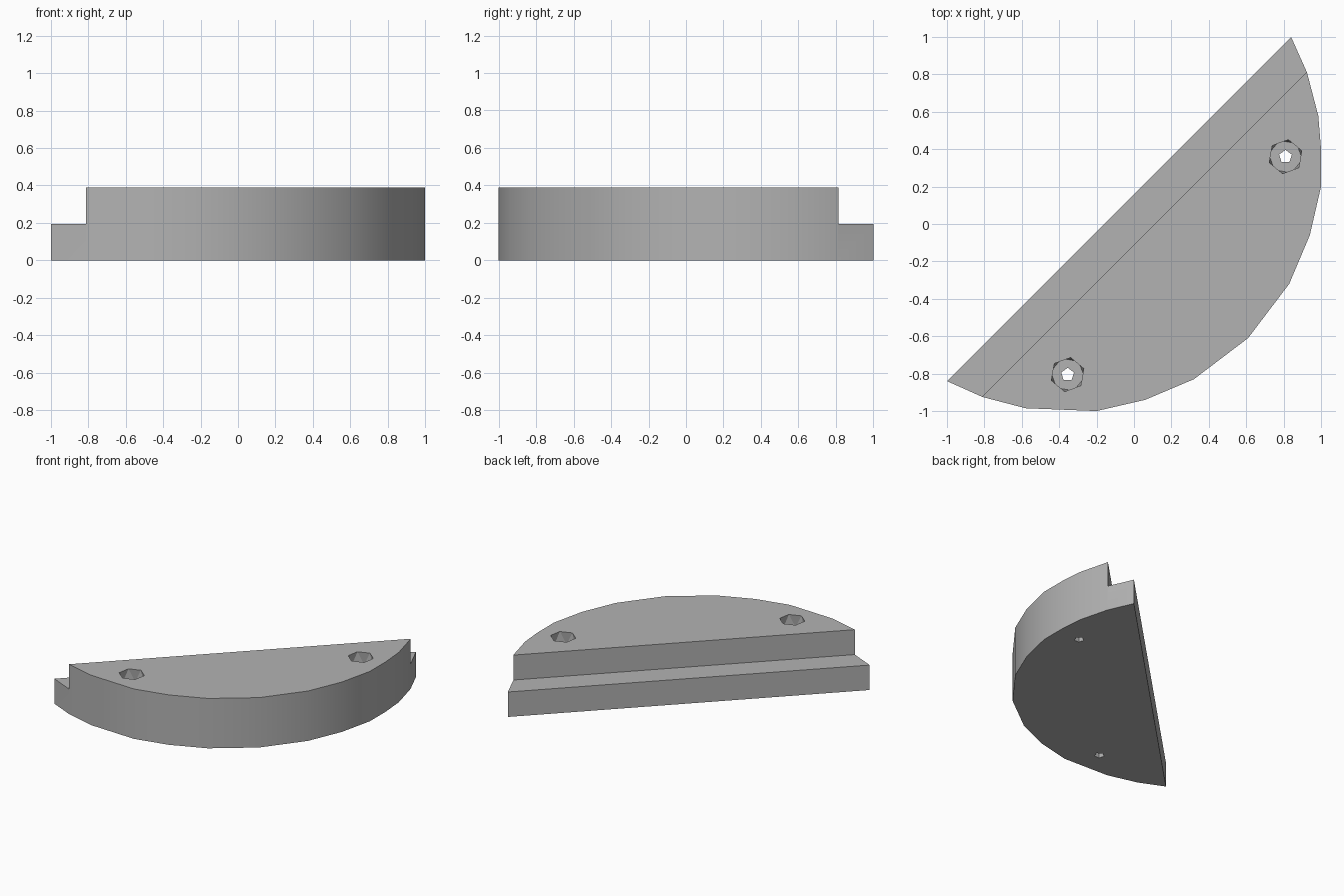
import bpy, bmesh, math
from mathutils import Matrix, Vector

old = bpy.data.objects.get("Cube")
if old:
    bpy.data.objects.remove(old, do_unlink=True)

HEIGHT, LEDGE = 0.39, 0.195

grey = bpy.data.materials.new("plain_grey")
grey.use_nodes = True
colour = (0.45, 0.45, 0.45, 1)
grey.diffuse_color = colour
grey.node_tree.nodes["Principled BSDF"].inputs["Base Color"].default_value = colour


def make_object(name, bm):
    bmesh.ops.recalc_face_normals(bm, faces=bm.faces)
    mesh = bpy.data.meshes.new(name)
    bm.to_mesh(mesh)
    bm.free()
    mesh.materials.append(grey)
    obj = bpy.data.objects.new(name, mesh)
    bpy.context.collection.objects.link(obj)
    return obj


def prism(name, outline, z0, z1):
    bm = bmesh.new()
    face = bm.faces.new([bm.verts.new((x, y, z0)) for x, y in outline])
    top = bmesh.ops.extrude_face_region(bm, geom=[face])["geom"]
    bmesh.ops.translate(bm, vec=(0, 0, z1 - z0),
                        verts=[v for v in top if isinstance(v, bmesh.types.BMVert)])
    return make_object(name, bm)


def ring(x, y, radius, sides, turn):
    return [(x + radius * math.cos(turn + math.tau * i / sides),
             y + radius * math.sin(turn + math.tau * i / sides)) for i in range(sides)]


def pocket(name, x, y, depth):
    # faceted recess whose floor is turned half a step from its rim
    bm = bmesh.new()
    for z, turn in ((HEIGHT + 0.001, 0.35), (HEIGHT - depth, 0.35 + math.pi / 6)):
        for px, py in ring(x, y, 0.092, 6, turn):
            bm.verts.new((px, py, z))
    bmesh.ops.convex_hull(bm, input=bm.verts)
    return make_object(name, bm)


def cut(target, cutter):
    mod = target.modifiers.new(cutter.name, "BOOLEAN")
    mod.operation = "DIFFERENCE"
    mod.solver = "EXACT"
    mod.object = cutter
    cutter.hide_render = True
    cutter.hide_set(True)


# Half of the rounded outline, mirrored across the diagonal
half = [(0.84, 1), (0.925, 0.81), (0.985, 0.58), (1, 0.4), (1, 0.2),
        (0.94, -0.06), (0.83, -0.32), (0.61, -0.61)]
outline = half + [(-y, -x) for x, y in reversed(half[:3] + half[4:-1])]
body = prism("curved_block", outline, 0, HEIGHT)

# Step along the straight edge
step = [(-0.815, -0.925), (0.925, 0.815), (1.1, 0.99), (0.6, 1.5), (-1.5, -0.6), (-0.99, -1.1)]
cut(body, prism("ledge_cutter", step, LEDGE, HEIGHT + 0.1))

# Two fixing holes, each with a recessed seat
for side, (x, y) in (("left", (0.81, 0.36)), ("right", (-0.355, -0.805))):
    cut(body, pocket(side + "_recess_cutter", x, y, 0.1))
    cut(body, prism(side + "_hole_cutter", ring(x, y, 0.036, 5, 0.3), -0.1, HEIGHT + 0.1))

# Bake the cuts and drop the helpers
bpy.context.view_layer.update()
baked = bpy.data.meshes.new_from_object(body.evaluated_get(bpy.context.evaluated_depsgraph_get()))
cutters = [m.object for m in body.modifiers]
body.modifiers.clear()
body.data = baked
for c in cutters:
    bpy.data.objects.remove(c, do_unlink=True)

# Smooth the curved wall only
bpy.ops.object.select_all(action="DESELECT")
body.select_set(True)
bpy.context.view_layer.objects.active = body
bpy.ops.object.shade_smooth_by_angle(angle=math.radians(32))
